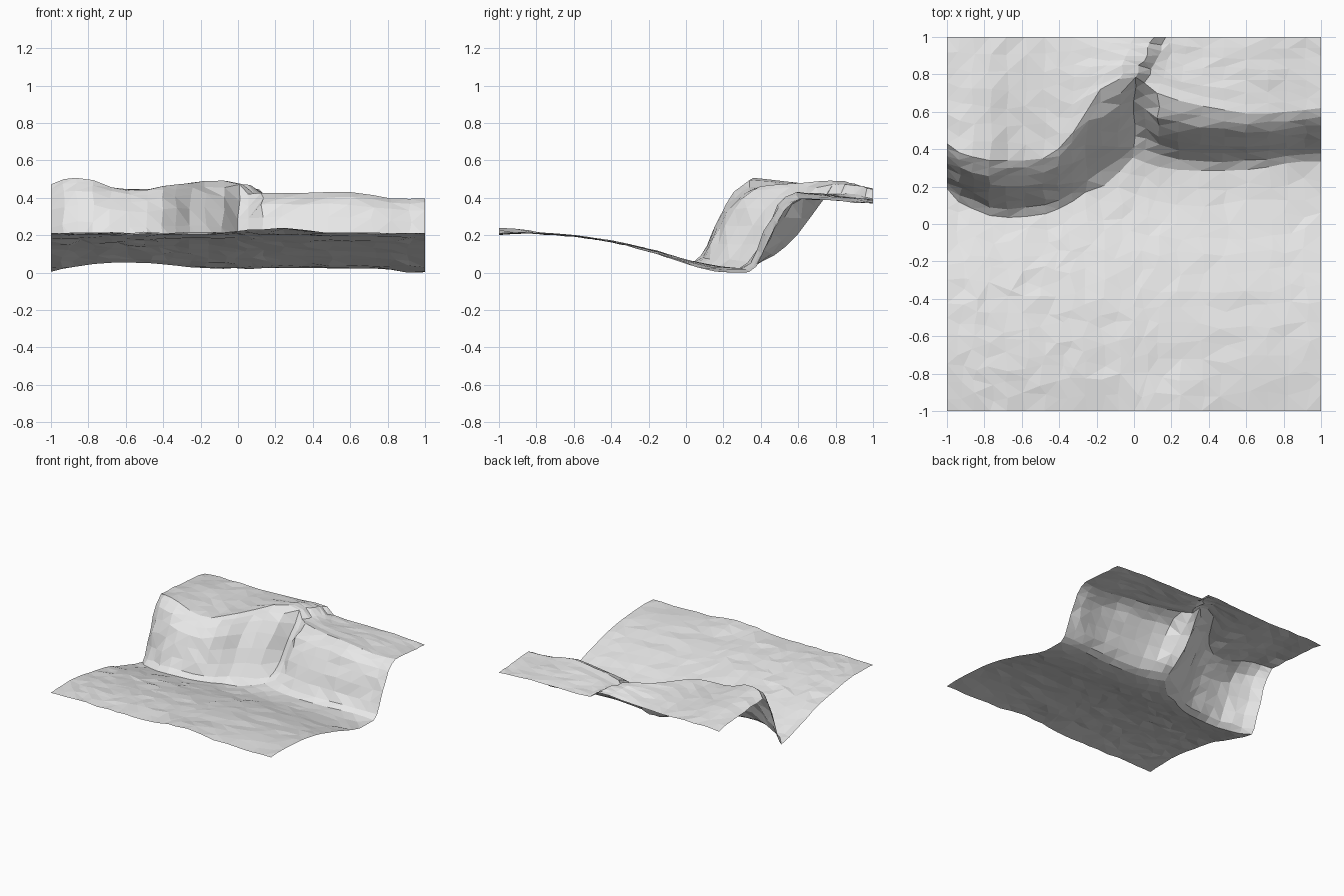
import bpy, bmesh, math, random

if "Cube" in bpy.data.objects:
    bpy.data.objects.remove(bpy.data.objects["Cube"])

random.seed(4)

# Cliff line, left to right: x, foot y, rim y, rim height, height at back edge
CLIFF = [
    (-1.00, .19, .43, .487, .437), (-.93, .12, .38, .515, .437), (-.86, .085, .36, .522, .442),
    (-.77, .045, .34, .51, .442), (-.68, .035, .34, .47, .442), (-.58, .04, .34, .455, .442),
    (-.48, .055, .35, .457, .442), (-.40, .08, .40, .477, .442), (-.33, .12, .49, .487, .447),
    (-.25, .17, .62, .495, .452), (-.17, .205, .72, .505, .457), (-.08, .28, .775, .507, .462),
    (.00, .355, .785, .487, .457), (.06, .33, .755, .435, .412), (.13, .305, .70, .442, .402),
    (.24, .29, .66, .442, .40), (.36, .285, .63, .442, .40), (.48, .285, .61, .446, .40),
    (.60, .29, .59, .445, .40), (.72, .305, .59, .43, .398), (.82, .325, .60, .412, .392),
    (.92, .335, .61, .41, .387), (1.00, .335, .62, .412, .382)]
FLOOR = [(-1, .222), (-.85, .23), (-.6, .212), (-.4, .183), (-.2, .14),
         (0, .078), (.1, .055), (.2, .038), (.27, .033), (.36, .042)]
FLOOR_TILT = [(-1, -.02), (-.65, 0), (0, .002), (.3, .005), (.7, .003), (1, -.022)]
WALL_LEFT = [(0, 0), (.14, .08), (.28, .27), (.42, .50), (.57, .70), (.72, .85), (.86, .94), (1, 1)]
WALL_RIGHT = [(0, 0), (.16, .07), (.29, .24), (.42, .47), (.55, .68), (.68, .84), (.83, .94), (1, 1)]
NOTCH = [(0, 0), (.25, .12), (.5, .28), (.7, .52), (.85, .76), (1, 1)]
FRONT_ROWS, TOP_ROWS = 14, 7


def lerp_table(table, t):
    for (a, va), (b, vb) in zip(table, table[1:]):
        if t <= b:
            return va + (vb - va) * (t - a) / (b - a)
    return table[-1][1]


def jitter(amount):
    return random.uniform(-amount, amount)


def floor_height(x, y):
    back = min(1, max(0, (y + .4) / .5))
    front = min(1, max(0, (-y - .8) / .15))
    swell = .03 * math.exp(-((x - .2) / .22) ** 2)
    return lerp_table(FLOOR, y) + lerp_table(FLOOR_TILT, x) * back + swell * front


def column(x, foot, rim, rim_z, back_z):
    """One strip of points from the front edge, up the cliff, to the back edge."""
    inner = abs(x) < .99
    pts = []
    # sloping lower ground
    for i in range(FRONT_ROWS):
        s = i / FRONT_ROWS
        y = -1 + (foot + 1) * s
        if i:
            y += jitter(.025)
        px = x + (jitter(.025) if inner and i else 0)
        pts.append((px, y, floor_height(px, y) + jitter(.006)))
    # cliff wall, shallower at the notch
    foot_z = floor_height(x, foot)
    notch = max(0, 1 - abs(x - .01) / .10)
    for s, f in (WALL_LEFT if x < .03 else WALL_RIGHT):
        f += (lerp_table(NOTCH, s) - f) * notch
        wob = 0 if s in (0, 1) else 1
        pts.append((x + (jitter(.01) if inner else 0),
                    foot + (rim - foot) * s + jitter(.008) * wob,
                    foot_z + (rim_z - foot_z) * f + jitter(.006) * wob))
    # upper plateau; the gully beside the notch leans to the right
    lean = .12 * max(0, 1 - abs(x - .03) / .35)
    for i in range(1, TOP_ROWS + 1):
        s = i / TOP_ROWS
        y = rim + (1 - rim) * s
        edge = i == TOP_ROWS
        bump = .012 * math.sin(math.pi * s) if x < .1 else .004 * math.sin(math.pi * s)
        pts.append((x + lean * s + (jitter(.012) if inner and not edge else 0),
                    y if edge else y + jitter(.01),
                    rim_z + (back_z - rim_z) * s ** .8 + bump + jitter(.005)))
    return pts


# Terrain sheet
bm = bmesh.new()
cols = [[bm.verts.new(p) for p in column(*c)] for c in CLIFF]
for a, b in zip(cols, cols[1:]):
    for i in range(len(a) - 1):
        bm.faces.new((a[i], b[i], b[i + 1], a[i + 1]))
bmesh.ops.triangulate(bm, faces=bm.faces[:], quad_method='BEAUTY')
low = min(v.co.z for v in bm.verts)
for v in bm.verts:
    v.co.z -= low

mesh = bpy.data.meshes.new("cliff_terrain")
bm.to_mesh(mesh)
bm.free()
terrain = bpy.data.objects.new("cliff_terrain", mesh)
bpy.context.collection.objects.link(terrain)

# Plain pale rock colour
rock = bpy.data.materials.new("pale_rock")
rock.diffuse_color = (.8, .8, .8, 1)
rock.use_nodes = True
rock.node_tree.nodes["Principled BSDF"].inputs["Base Color"].default_value = rock.diffuse_color
mesh.materials.append(rock)
